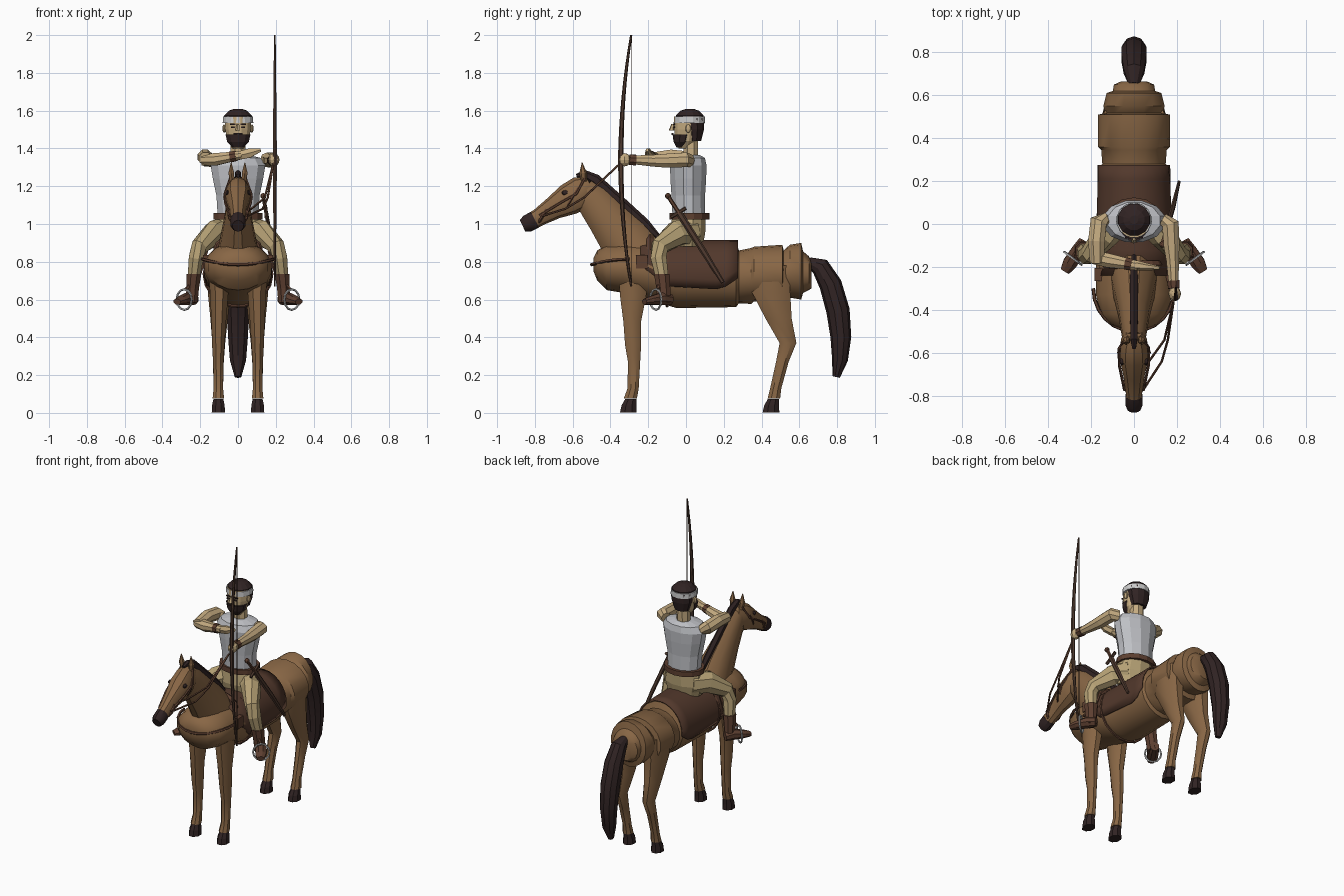
import bpy, bmesh, math
from mathutils import Vector as V

COLORS = {
    "horse_brown": (0.25, 0.135, 0.06), "saddle_leather": (0.085, 0.04, 0.025),
    "dark_hair": (0.03, 0.017, 0.017), "skin": (0.56, 0.41, 0.22),
    "cream_cloth": (0.47, 0.36, 0.18), "pale_shirt": (0.52, 0.53, 0.56),
    "strap_brown": (0.11, 0.05, 0.03), "bow_wood": (0.075, 0.04, 0.027),
    "silver": (0.6, 0.6, 0.6),
}
MATS = {}
for n, c in COLORS.items():
    MATS[n] = bpy.data.materials.new(n)
    MATS[n].diffuse_color = (*c, 1)
X, Y, Z = V((1, 0, 0)), V((0, 1, 0)), V((0, 0, 1))


def finish(name, bm, cols, smooth):
    bmesh.ops.recalc_face_normals(bm, faces=bm.faces)
    me = bpy.data.meshes.new(name)
    bm.to_mesh(me)
    bm.free()
    for c in cols:
        me.materials.append(MATS[c])
    ob = bpy.data.objects.new(name, me)
    bpy.context.collection.objects.link(ob)
    if smooth:
        bpy.ops.object.select_all(action='DESELECT')
        ob.select_set(True)
        bpy.context.view_layer.objects.active = ob
        bpy.ops.object.shade_smooth_by_angle(angle=math.radians(smooth))
    return ob


def tube(name, rings, col, sides=8, side=X, axis=None, smooth=0, closed=False):
    """Loft elliptical rings (x, y, z, half width, half depth) along a path."""
    pts = [V(r[:3]) for r in rings]
    n = len(pts)
    bm, loops = bmesh.new(), []
    for i, r in enumerate(rings):
        if closed:
            t = pts[(i + 1) % n] - pts[i - 1]
        else:
            t = axis or pts[min(i + 1, n - 1)] - pts[max(i - 1, 0)]
        t = t.normalized()
        d = t.cross(side).normalized()
        s = d.cross(t)
        loops.append([bm.verts.new(pts[i] + s * r[3] * math.cos(a) + d * r[-1] * math.sin(a))
                      for a in ((k + .5) * math.tau / sides for k in range(sides))])
    for i in range(n if closed else n - 1):
        a, b = loops[i], loops[(i + 1) % n]
        for k in range(sides):
            j = (k + 1) % sides
            bm.faces.new((a[k], a[j], b[j], b[k]))
    if not closed:
        bm.faces.new(loops[0])
        bm.faces.new(loops[-1])
    return finish(name, bm, [col], smooth)


def cord(name, pts, r, col, sides=5, side=X, closed=False):
    return tube(name, [(*p, r, r) for p in pts], col, sides, side, closed=closed)


def profile(rows):
    """Rings in the centre plane: (y, z, half width, half depth)."""
    return [(0, *r) for r in rows]


def hoop(cx, cy, cz, u, v, ru, rv, n=14):
    c = V((cx, cy, cz))
    return [c + u * ru * math.cos(i * math.tau / n) + v * rv * math.sin(i * math.tau / n) for i in range(n)]


def ball(name, loc, scale, col, seg=8, rings=6, smooth=0):
    bm = bmesh.new()
    bmesh.ops.create_uvsphere(bm, u_segments=seg, v_segments=rings, radius=1)
    for v in bm.verts:
        v.co = V(a * b for a, b in zip(v.co, scale)) + V(loc)
    return finish(name, bm, [col], smooth)


def box(name, loc, size, col):
    bm = bmesh.new()
    bmesh.ops.create_cube(bm, size=1)
    for v in bm.verts:
        v.co = V(a * b for a, b in zip(v.co, size)) + V(loc)
    return finish(name, bm, [col], 0)


# Horse barrel with folded hindquarters
tube("horse_body", profile([
    (-.49, .785, .05, .035), (-.47, .78, .11, .08), (-.42, .77, .16, .12), (-.33, .77, .18, .135),
    (-.2, .75, .18, .15), (-.05, .73, .168, .175), (.265, .73, .163, .17), (.28, .72, .15, .14),
    (.345, .725, .155, .148), (.36, .735, .17, .145), (.51, .74, .17, .15), (.517, .74, .135, .12),
    (.55, .75, .145, .14), (.61, .75, .13, .15), (.62, .745, .1, .11), (.65, .74, .095, .09),
    (.665, .73, .06, .07)]), "horse_brown", 18, axis=Y, smooth=35)
# Neck, head and muzzle
tube("horse_neck", profile([
    (-.24, .8, .12, .15), (-.33, .92, .095, .135), (-.42, 1.03, .073, .108),
    (-.5, 1.13, .06, .09), (-.55, 1.18, .05, .07)]), "horse_brown", 12, smooth=35)
tube("horse_head", profile([
    (-.5, 1.2, .04, .06), (-.55, 1.17, .064, .088), (-.62, 1.13, .07, .085), (-.7, 1.085, .052, .062),
    (-.78, 1.035, .04, .047), (-.81, 1.018, .04, .046)]), "horse_brown", 10, smooth=35)
tube("horse_muzzle", profile([
    (-.8, 1.023, .041, .047), (-.84, 1.002, .042, .046), (-.865, .99, .03, .034)]), "dark_hair", 10, smooth=35)
tube("mane", profile([
    (-.15, .935, .012, .015), (-.22, 1.0, .02, .03), (-.36, 1.125, .021, .032), (-.48, 1.235, .02, .03),
    (-.54, 1.265, .018, .022), (-.58, 1.255, .01, .01)]), "dark_hair", 6)
tube("tail", profile([
    (.65, .80, .025, .025), (.71, .775, .05, .05), (.765, .68, .06, .06), (.805, .54, .062, .062),
    (.82, .4, .055, .055), (.815, .28, .045, .042), (.795, .19, .018, .02)]), "dark_hair", 10, smooth=30)

for s, lr in ((-1, "right"), (1, "left")):
    # Horse legs and hooves
    tube(lr + "_front_leg", [
        (s * .1, -.28, .78, .06, .085), (s * .1, -.28, .62, .052, .075), (s * .102, -.285, .48, .042, .05),
        (s * .104, -.28, .36, .036, .046), (s * .104, -.275, .27, .03, .035), (s * .104, -.28, .13, .027, .032),
        (s * .104, -.295, .075, .033, .038)], "horse_brown", 8, axis=Z, smooth=40)
    tube(lr + "_hind_leg", [
        (s * .095, .44, .78, .07, .12), (s * .1, .45, .64, .065, .11), (s * .1, .49, .5, .05, .075),
        (s * .102, .54, .37, .037, .048), (s * .104, .51, .27, .031, .036), (s * .104, .475, .13, .027, .032),
        (s * .104, .465, .075, .033, .036)], "horse_brown", 8, axis=Z, smooth=40)
    for part, y in (("_front_hoof", -.3), ("_hind_hoof", .455)):
        tube(lr + part, [(s * .104, y - .005, .002, .038, .048), (s * .104, y - .002, .04, .036, .042),
                         (s * .104, y + .008, .074, .028, .032)], "dark_hair", 8, axis=Z)
    # Horse ears and eyes
    tube(lr + "_ear", [(s * .03, -.54, 1.225, .014, .016), (s * .036, -.545, 1.27, .017, .02),
                       (s * .036, -.55, 1.325, .002, .002)], "horse_brown", 6)
    ball(lr + "_horse_eye", (s * .055, -.64, 1.165), (.012, .018, .014), "dark_hair")
    # Rider's leg, boot, stirrup and stirrup strap
    tube(lr + "_trouser_leg", [
        (s * .06, .03, .96, .07, .08), (s * .13, -.05, .95, .062, .07), (s * .205, -.14, .88, .045, .05),
        (s * .222, -.145, .82, .042, .046), (s * .235, -.125, .71, .034, .036)], "cream_cloth", 8)
    tube(lr + "_boot", [(s * .233, -.128, .735, .042, .045), (s * .24, -.12, .66, .036, .04),
                        (s * .245, -.115, .585, .034, .04)], "strap_brown", 8, axis=Z)
    tube(lr + "_boot_foot", [(s * .232, -.08, .6, .028, .03), (s * .26, -.125, .605, .035, .036),
                             (s * .3, -.185, .595, .036, .025), (s * .322, -.22, .588, .024, .016)],
         "strap_brown", 8)
    d = V((s * .8, .6, 0))
    cord(lr + "_stirrup", hoop(s * .285, -.16, .6, d, Z, .05, .055, 12), .006, "silver", 5,
         V((s * .6, -.8, 0)), True)
    cord(lr + "_stirrup_strap", [(s * .165, -.12, .86), (s * .2, -.13, .74), (s * .275, -.15, .655)],
         .009, "strap_brown")
    # Bridle cheek strap and breast strap end
    cord(lr + "_cheek_strap", [(s * .044, -.775, 1.045), (s * .068, -.66, 1.115), (s * .07, -.58, 1.16),
                               (s * .04, -.535, 1.245)], .007, "strap_brown")
    box(lr + "_saddle_bag", (s * .165, -.235, .8), (.04, .06, .07), "strap_brown")

# Bridle bands
up = V((0, .52, .85))
cord("noseband", hoop(0, -.755, 1.05, X, up, .048, .055), .009, "strap_brown", 5, V((0, -.85, .52)), True)
cord("browband", hoop(0, -.6, 1.143, X, up, .073, .09), .006, "strap_brown", 5, V((0, -.85, .52)), True)
# Breast strap across the chest
cord("breast_strap", [(.19 * math.sin(a), -.3 - .2 * math.cos(a), .785 + .03 * math.sin(a) ** 2)
                      for a in (math.pi * (i / 12 - .5) for i in range(13))], .009, "strap_brown", 5, Z)
# Girth under the barrel
cord("girth", hoop(0, -.1, .735, X, Z, .18, .172, 18), .008, "strap_brown", 5, Y, True)

# Saddle cloth: a curved shell with a pointed lower flap
bm = bmesh.new()
rows = []
for y, low, rx, rz, zc in ((-.24, 12, .185, .157, .752), (-.12, -22, .18, .178, .738), (.16, -25, .172, .183, .732),
                           (.21, -20, .171, .183, .732), (.275, -6, .17, .183, .732)):
    rows.append([bm.verts.new((rx * math.cos(a), y, zc + rz * math.sin(a)))
                 for a in (math.radians(low + (180 - 2 * low) * i / 14) for i in range(15))])
for a, b in zip(rows, rows[1:]):
    for i in range(14):
        bm.faces.new((a[i], a[i + 1], b[i + 1], b[i]))
cloth = finish("saddle_cloth", bm, ["saddle_leather"], 30)
cloth.modifiers.new("thickness", 'SOLIDIFY').thickness = .01
cord("saddle_pommel", [(.11 * math.cos(a), -.19, .86 + .07 * math.sin(a))
                       for a in (math.pi * i / 8 for i in range(9))], .022, "strap_brown", 6, Y)

# Rider's trunk
tube("trouser_hips", [(0, .01, .88, .12, .08), (0, .01, .95, .14, .095), (0, .015, 1.04, .115, .092)],
     "cream_cloth", 12, axis=Z)
tube("belt", [(0, .018, 1.025, .132, .106), (0, .018, 1.058, .132, .106)], "strap_brown", 14, axis=Z)
tube("shirt", [(0, .015, 1.05, .112, .09), (0, .012, 1.15, .118, .092), (0, .012, 1.24, .138, .098),
               (0, .012, 1.31, .15, .1), (0, .015, 1.35, .125, .088), (0, .02, 1.365, .06, .055)],
     "pale_shirt", 12, axis=Z)
tube("rider_neck", [(0, .025, 1.35, .045, .042), (0, .025, 1.46, .042, .042)], "skin", 8, axis=Z)

# Rider's head
tube("rider_face", [(0, -.005, 1.4, .03, .035), (0, 0, 1.44, .058, .06), (0, .005, 1.5, .07, .07),
                    (0, .01, 1.57, .072, .075)], "skin", 12, axis=Z)
tube("hair_cap", [(0, .02, 1.54, .078, .078), (0, .02, 1.575, .076, .076), (0, .02, 1.6, .05, .05),
                  (0, .02, 1.61, .02, .02)], "dark_hair", 12, axis=Z)
tube("hair_back", [(0, .045, 1.44, .05, .035), (0, .045, 1.5, .07, .05), (0, .04, 1.56, .075, .058)],
     "dark_hair", 10, axis=Z)
tube("headband", [(0, .018, 1.535, .083, .083), (0, .018, 1.568, .082, .082)], "silver", 14, axis=Z)
tube("beard", [(0, -.025, 1.405, .03, .025), (0, -.02, 1.435, .06, .046), (0, -.015, 1.475, .07, .056)],
     "dark_hair", 10, axis=Z)
tube("nose", [(0, -.07, 1.53, .007, .008), (0, -.078, 1.495, .014, .014)], "skin", 5, axis=Z)
box("moustache", (0, -.071, 1.476), (.05, .012, .009), "dark_hair")
for s, lr in ((-1, "right"), (1, "left")):
    box(lr + "_eye", (s * .027, -.063, 1.511), (.02, .008, .008), "dark_hair")
    box(lr + "_eyebrow", (s * .028, -.064, 1.528), (.03, .009, .006), "dark_hair")
    ball(lr + "_ear_of_rider", (s * .073, .012, 1.505), (.01, .016, .022), "skin")

# Bow arm, straight ahead
tube("bow_arm", [(.135, .02, 1.335, .03, .035), (.17, .0, 1.34, .043, .042), (.175, -.1, 1.335, .04, .04),
                 (.18, -.17, 1.335, .032, .034), (.185, -.29, 1.34, .024, .024)], "skin", 8)
ball("bow_hand", (.19, -.325, 1.34), (.03, .035, .035), "skin")
tube("bow_bracer", [(.183, -.265, 1.338, .031, .031), (.186, -.3, 1.34, .029, .029)], "strap_brown", 8)
# Drawing arm, bent across the chest
tube("draw_upper_arm", [(-.13, .02, 1.33, .03, .035), (-.165, .01, 1.345, .043, .042),
                        (-.175, -.08, 1.355, .042, .042), (-.172, -.18, 1.345, .036, .036)], "skin", 8)
tube("draw_forearm", [(-.19, -.155, 1.34, .032, .034), (-.12, -.17, 1.342, .036, .036),
                      (.02, -.195, 1.365, .023, .024)], "skin", 8, side=Z)
tube("draw_bracer", [(-.04, -.184, 1.355, .031, .031), (-.01, -.19, 1.36, .029, .029)], "strap_brown", 8, side=Z)
tube("draw_hand", [(.01, -.193, 1.363, .025, .024), (.06, -.2, 1.375, .028, .018),
                   (.12, -.205, 1.392, .01, .008)], "skin", 6, side=Z)

# Bow and string
zs = [.67 + 1.33 * i / 16 for i in range(17)]
tube("bow", [(.195, -.29 - .055 * (1 - ((z - 1.335) / .665) ** 2), z,
              .005 + .008 * (1 - abs(z - 1.335) / .665), .006 + .009 * (1 - abs(z - 1.335) / .665))
             for z in zs], "bow_wood", 6)
cord("bow_string", [(.195, -.288, .68), (.195, -.288, 1.99)], .0025, "bow_wood", 4)
# Reins held in the bow hand
for s in (-1, 1):
    cord("rein", [(s * .045, -.77, 1.04), (.1 + s * .03, -.64, 1.08), (.15 + s * .008, -.54, 1.14),
                  (.185, -.36, 1.31)], .006, "strap_brown")
# Sheathed sword at the hip
tube("scabbard", [(.15, -.035, 1.055, .011, .018), (.185, .09, .86, .011, .017), (.21, .195, .69, .007, .011)],
     "bow_wood", 6)
cord("sword_grip", [(.15, -.035, 1.055), (.135, -.09, 1.14)], .011, "strap_brown", 6)
cord("sword_guard", [(.15, -.08, 1.035), (.148, .0, 1.085)], .01, "bow_wood", 6)
ball("sword_pommel", (.134, -.095, 1.148), (.016, .016, .016), "strap_brown")
